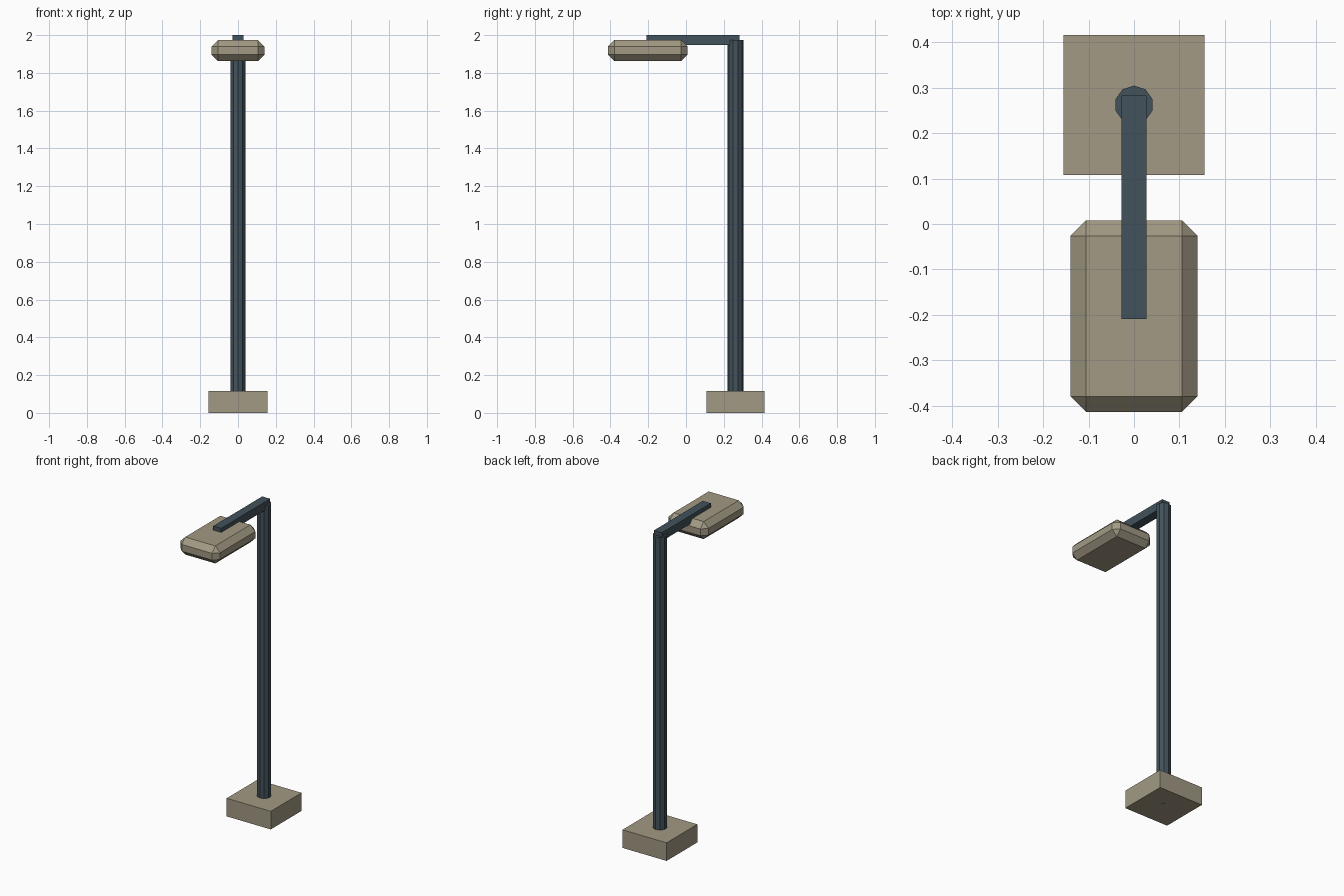
import bpy

if "Cube" in bpy.data.objects:
    bpy.data.objects.remove(bpy.data.objects["Cube"])


def material(name, color):
    m = bpy.data.materials.new(name)
    m.diffuse_color = (*color, 1)
    m.use_nodes = True
    m.node_tree.nodes["Principled BSDF"].inputs["Base Color"].default_value = m.diffuse_color
    return m


stone = material("warm_stone", (0.36, 0.32, 0.23))
metal = material("dark_metal", (0.055, 0.085, 0.105))


def finish(name, mat):
    ob = bpy.context.object
    ob.name = ob.data.name = name
    ob.data.materials.append(mat)
    bpy.ops.object.transform_apply(location=False, rotation=True, scale=True)
    return ob


def box(name, mat, y, z, width):
    """Box centred on x = 0, spanning the given y and z ranges."""
    bpy.ops.mesh.primitive_cube_add(size=1, location=(0, sum(y) / 2, sum(z) / 2))
    bpy.context.object.scale = (width, y[1] - y[0], z[1] - z[0])
    return finish(name, mat)


# Square footing
box("base", stone, (0.108, 0.416), (0, 0.115), 0.31)

# Ten-sided upright
POLE_TOP = 1.974
bpy.ops.mesh.primitive_cylinder_add(vertices=10, radius=0.0425, depth=POLE_TOP,
                                    location=(0, 0.262, POLE_TOP / 2))
finish("pole", metal)

# Horizontal arm reaching forward over the lamp head
box("arm", metal, (-0.209, 0.283), (1.947, 2.0), 0.056)

# Chamfered lamp head
head = box("lamp_head", stone, (-0.413, 0.008), (1.863, 1.974), 0.28)
bevel = head.modifiers.new("chamfer", 'BEVEL')
bevel.width = 0.034
bevel.segments = 1
bevel.limit_method = 'NONE'
